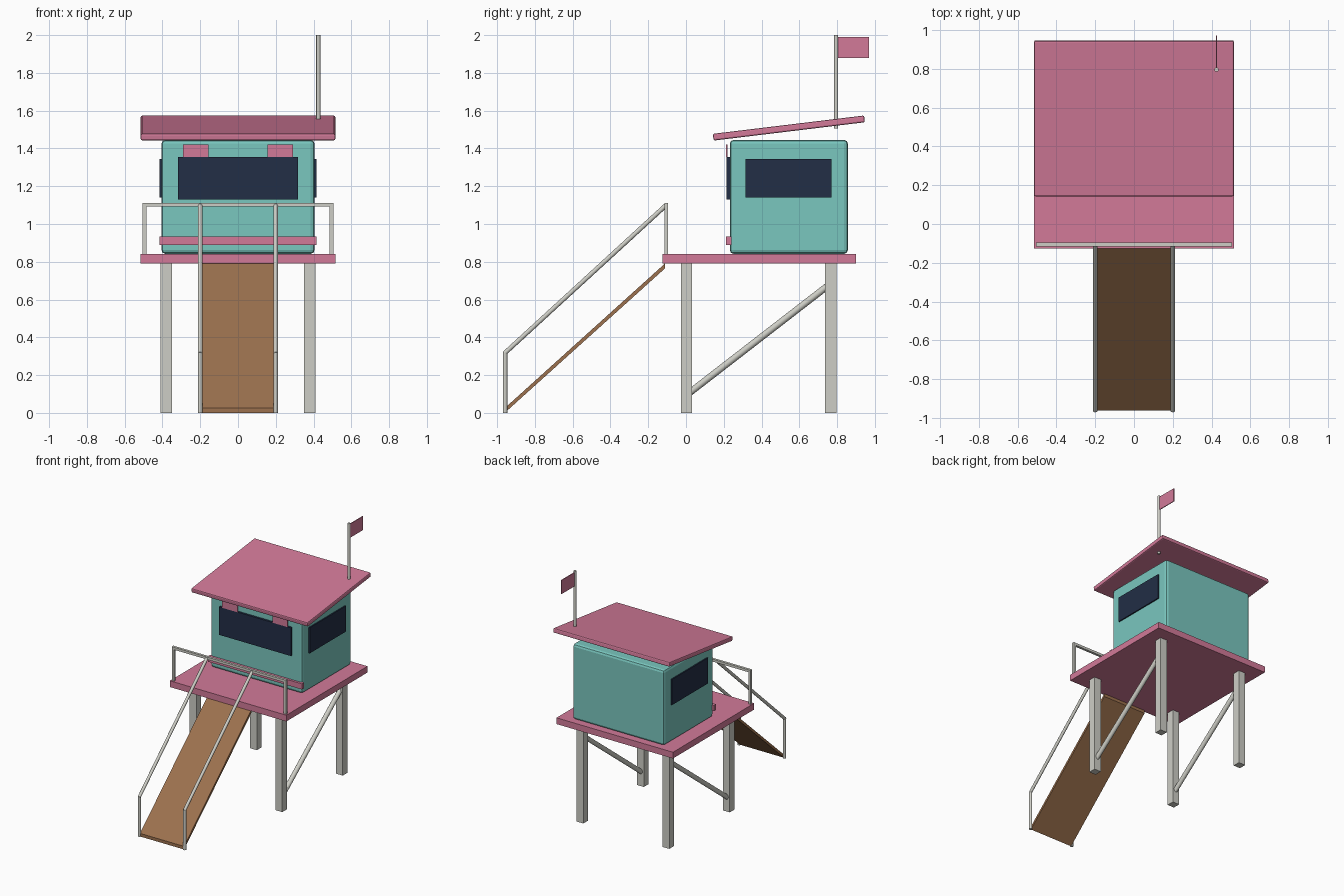
import bpy, bmesh, math
from mathutils import Vector

if "Cube" in bpy.data.objects:
    bpy.data.objects.remove(bpy.data.objects["Cube"], do_unlink=True)


def linear(c):
    c /= 255
    return c / 12.92 if c <= 0.04045 else ((c + 0.055) / 1.055) ** 2.4


def material(name, r, g, b):
    m = bpy.data.materials.new(name)
    m.use_nodes = True
    col = (linear(r), linear(g), linear(b), 1)
    m.diffuse_color = col
    m.node_tree.nodes["Principled BSDF"].inputs["Base Color"].default_value = col
    return m


pink = material("pink paint", 210, 122, 153)
teal = material("teal paint", 122, 199, 191)
glass = material("dark glass", 34, 46, 70)
wood = material("brown wood", 156, 113, 78)
grey = material("pale grey", 206, 206, 198)


def finish(name, bm, mat):
    bmesh.ops.recalc_face_normals(bm, faces=bm.faces)
    me = bpy.data.meshes.new(name)
    bm.to_mesh(me)
    bm.free()
    me.materials.append(mat)
    ob = bpy.data.objects.new(name, me)
    bpy.context.collection.objects.link(ob)
    return ob


def box(name, mat, x, y, z, bevel=0, segments=2):
    """Box between (min, max) pairs along each axis, centred on its origin."""
    bm = bmesh.new()
    bmesh.ops.create_cube(bm, size=1)
    bmesh.ops.scale(bm, vec=(x[1] - x[0], y[1] - y[0], z[1] - z[0]), verts=bm.verts)
    ob = finish(name, bm, mat)
    ob.location = (sum(x) / 2, sum(y) / 2, sum(z) / 2)
    if bevel:
        mod = ob.modifiers.new("rounded edges", "BEVEL")
        mod.width, mod.segments = bevel, segments
    return ob


def tube(name, mat, start, end, radius, sides=12):
    a, b = Vector(start), Vector(end)
    bm = bmesh.new()
    bmesh.ops.create_cone(bm, cap_ends=True, segments=sides, radius1=radius,
                          radius2=radius, depth=(b - a).length)
    for f in bm.faces:
        f.smooth = len(f.verts) == 4
    for e in bm.edges:
        e.smooth = all(f.smooth for f in e.link_faces)
    ob = finish(name, bm, mat)
    ob.location = (a + b) / 2
    ob.rotation_euler = (b - a).to_track_quat("Z", "Y").to_euler()
    return ob


# Platform and cabin
box("deck", pink, (-0.515, 0.515), (-0.125, 0.9), (0.79, 0.84))
box("cabin", teal, (-0.405, 0.405), (0.232, 0.857), (0.842, 1.445), 0.02)
box("front_trim", pink, (-0.415, 0.415), (0.213, 0.24), (0.89, 0.935))
box("front_window", glass, (-0.317, 0.317), (0.215, 0.235), (1.13, 1.355))

# Tilted roof slab
roof = box("roof", pink, (-0.515, 0.515), (0.141, 0.948), (1.49, 1.526), 0.008)
roof.rotation_euler.x = math.radians(6.9)

# Mirrored parts
for side, s in (("right", -1), ("left", 1)):
    def span(a, b):
        return tuple(sorted((s * a, s * b)))
    box(side + "_window", glass, span(0.4, 0.415), (0.315, 0.77), (1.14, 1.345))
    box(side + "_shutter", pink, span(0.155, 0.29), (0.212, 0.22), (1.355, 1.42))
    for place, y in (("front", 0.003), ("back", 0.767)):
        box(f"{side}_{place}_leg", grey, span(0.35, 0.41), (y - 0.03, y + 0.03), (0, 0.79))
    tube(side + "_brace", grey, (s * 0.38, 0.01, 0.1), (s * 0.38, 0.76, 0.68), 0.018)
    box(side + "_deck_post", grey, span(0.485, 0.505), (-0.115, -0.095), (0.84, 1.11))
    tube(side + "_ramp_post", grey, (s * 0.2, -0.958, 0), (s * 0.2, -0.958, 0.32), 0.012)
    tube(side + "_ramp_rail", grey, (s * 0.2, -0.962, 0.314), (s * 0.2, -0.105, 1.1), 0.012)

box("deck_rail", grey, (-0.505, 0.505), (-0.115, -0.095), (1.092, 1.112))

# Ramp, a slanted side profile drawn out to both sides
bm = bmesh.new()
profile = [(-0.96, 0), (-0.11, 0.766), (-0.11, 0.792), (-0.96, 0.025)]
face = bm.faces.new([bm.verts.new((-0.195, y, z)) for y, z in profile])
out = bmesh.ops.extrude_face_region(bm, geom=[face])["geom"]
bmesh.ops.translate(bm, vec=(0.39, 0, 0),
                    verts=[v for v in out if isinstance(v, bmesh.types.BMVert)])
finish("ramp", bm, wood)

# Flag
tube("flag_pole", grey, (0.425, 0.795, 1.505), (0.425, 0.795, 2), 0.011)
box("flag", pink, (0.422, 0.428), (0.8, 0.97), (1.88, 1.99))
